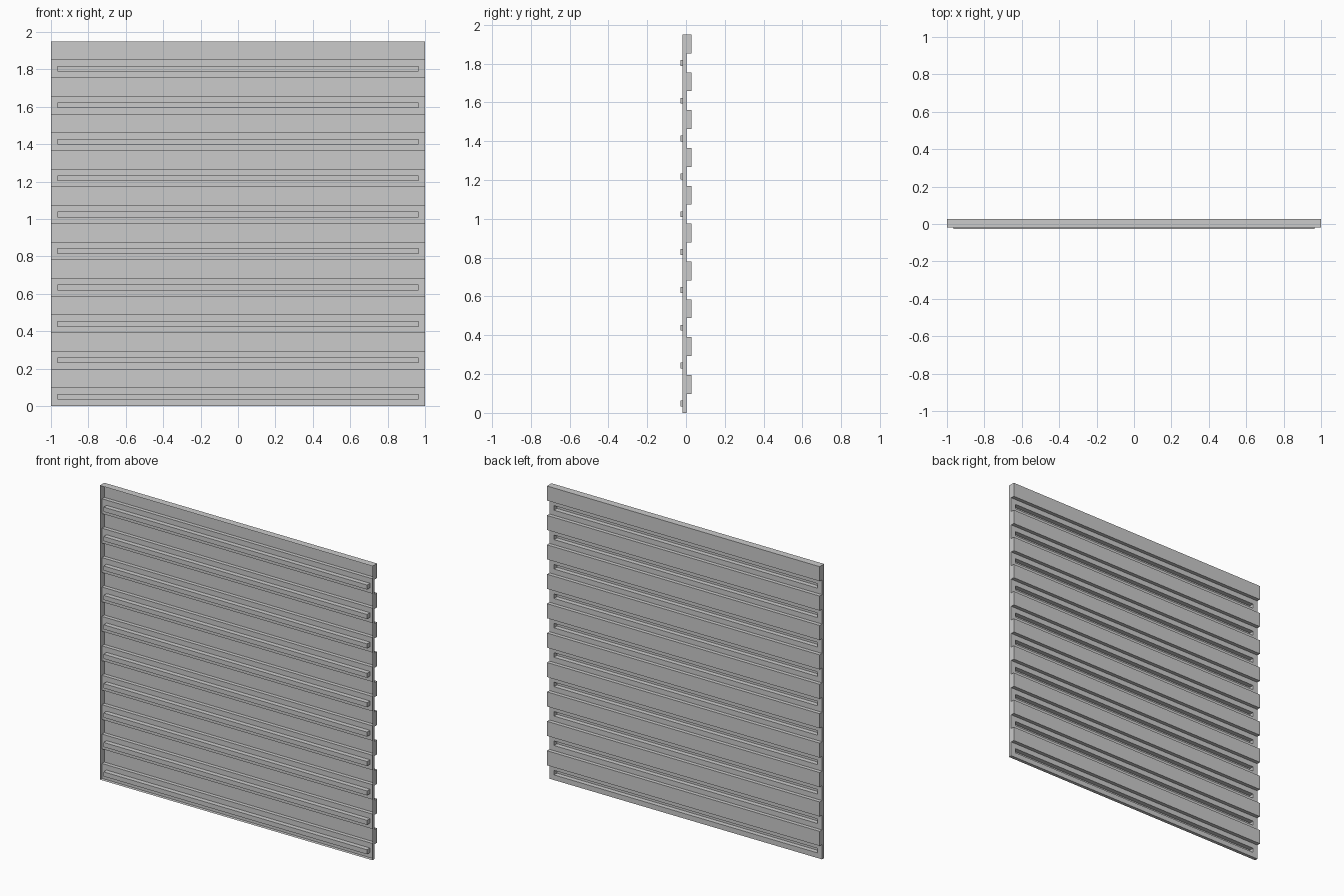
import bpy
import bmesh

if "Cube" in bpy.data.objects:
    bpy.data.objects.remove(bpy.data.objects["Cube"])

HALF = 1.0            # half width of the panel
RIB_HALF = 0.966      # half width of the pressed ribs
Y_RIM, Y_WEB, Y_SLAT, Y_RIB = -0.019, 0.003, 0.028, -0.028
PERIOD, COUNT = 0.195, 10
GROOVE = 0.0985       # height of the recessed band in each period
RIB_Z0, RIB_Z1 = 0.034, 0.064


def face(bm, pts):
    bm.faces.new([bm.verts.new(p) for p in pts])


def rect(h, y0, z0, y1, z1):
    return [(-h, y0, z0), (-h, y1, z1), (h, y1, z1), (h, y0, z0)]


def bridge(bm, a, b):
    for i in range(4):
        j = (i + 1) % 4
        face(bm, [a[i], a[j], b[j], b[i]])


def finish(bm, name):
    bmesh.ops.remove_doubles(bm, verts=bm.verts, dist=0.0001)
    mesh = bpy.data.meshes.new(name)
    bm.to_mesh(mesh)
    bm.free()
    bpy.context.collection.objects.link(bpy.data.objects.new(name, mesh))


# Folded sheet: recessed bands with pressed ribs, alternating with raised slats
bm = bmesh.new()
for k in range(COUNT):
    z = k * PERIOD
    zg, zt = z + GROOVE, z + PERIOD
    outer = rect(HALF, Y_WEB, z, Y_WEB, zg)
    mouth = rect(RIB_HALF, Y_WEB, z + RIB_Z0, Y_WEB, z + RIB_Z1)
    floor = rect(RIB_HALF, Y_RIB, z + RIB_Z0, Y_RIB, z + RIB_Z1)
    bridge(bm, outer, mouth)
    bridge(bm, mouth, floor)
    face(bm, floor)
    face(bm, rect(HALF, Y_WEB, zg, Y_SLAT, zg))
    face(bm, rect(HALF, Y_SLAT, zg, Y_SLAT, zt))
    if k < COUNT - 1:
        face(bm, rect(HALF, Y_SLAT, zt, Y_WEB, zt))
finish(bm, "ribbed_sheet")

# Rim: top and bottom flanges, side flanges and slat end caps
bm = bmesh.new()
TOP = PERIOD * COUNT
face(bm, rect(HALF, Y_RIM, 0, Y_WEB, 0))
face(bm, rect(HALF, Y_SLAT, TOP, Y_RIM, TOP))
for s in (-1, 1):
    spans = [(Y_RIM, Y_WEB, 0, TOP)]
    spans += [(Y_WEB, Y_SLAT, k * PERIOD + GROOVE, (k + 1) * PERIOD) for k in range(COUNT)]
    for y0, y1, z0, z1 in spans:
        pts = [(s * HALF, y0, z0), (s * HALF, y1, z0), (s * HALF, y1, z1), (s * HALF, y0, z1)]
        face(bm, pts[::s])
finish(bm, "edge_flanges")
